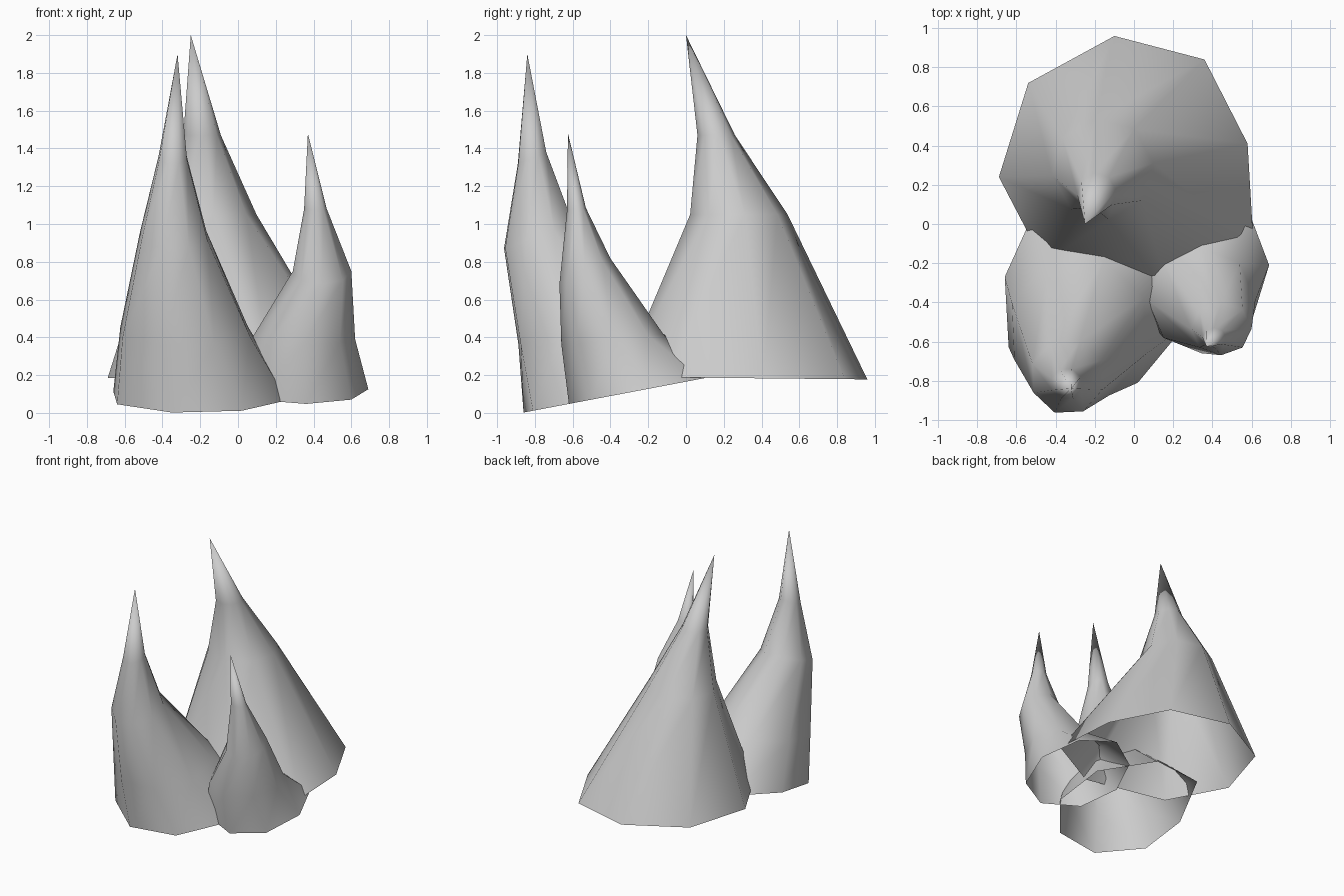
import bpy, bmesh
from math import cos, sin, radians

if "Cube" in bpy.data.objects:
    bpy.data.objects.remove(bpy.data.objects["Cube"])

SIDES = 8


def oval(cx, cy, cz, rx, ry, slope, phase):
    """Eight-sided ring, rising towards the back by the given slope."""
    pts = []
    for i in range(SIDES):
        a = radians(phase + 360 / SIDES * i)
        dx, dy = rx * cos(a), ry * sin(a)
        pts.append((cx + dx, cy + dy, cz + slope * dy))
    return pts


def spike(name, base, base_z, rings, tip, phase):
    """Open-bottomed horn lofted from an irregular base through rings to a tip."""
    bm = bmesh.new()
    loops = [[(x, y, base_z(y)) for x, y in base]]
    loops += [oval(*r, phase) for r in rings]
    loops = [[bm.verts.new(p) for p in loop] for loop in loops]
    for low, high in zip(loops, loops[1:]):
        for i in range(SIDES):
            j = (i + 1) % SIDES
            bm.faces.new((low[i], low[j], high[j], high[i]))
    top = bm.verts.new(tip)
    for i in range(SIDES):
        bm.faces.new((loops[-1][i], loops[-1][(i + 1) % SIDES], top))
    for f in bm.faces:
        f.smooth = True
    mesh = bpy.data.meshes.new(name)
    bm.to_mesh(mesh)
    bm.free()
    obj = bpy.data.objects.new(name, mesh)
    bpy.context.collection.objects.link(obj)
    return obj


# base planes: nearly level at the back, tilted under the two front spikes
def level(y):
    return 0.187 - 0.01 * y


def tilted(y):
    return 0.19 * (y + 0.87)


# large back spike
spike("back_spike",
      [(.58, .41), (.36, .84), (-.10, .96), (-.54, .72),
       (-.69, .24), (-.46, -.20), (.17, -.34), (.61, -.10)],
      level,
      [(-.16, .28, 1.05, .26, .26, 0),
       (-.19, .16, 1.47, .10, .10, 0)],
      (-.25, 0, 2.0), 7)

# tall front left spike
spike("left_spike",
      [(.24, -.13), (-.07, .18), (-.47, .15), (-.66, -.27),
       (-.64, -.63), (-.35, -.86), (.02, -.81), (.26, -.52)],
      tilted,
      [(-.28, -.535, .43, .365, .375, .19),
       (-.34, -.78, .935, .19, .195, .35),
       (-.345, -.815, 1.35, .08, .08, .4)],
      (-.32, -.84, 1.9), 25)

# short front right spike
spike("right_spike",
      [(.69, -.21), (.58, .08), (.33, .20), (.085, .05),
       (-.02, -.22), (.08, -.50), (.36, -.62), (.60, -.50)],
      tilted,
      [(.345, -.39, .39, .275, .27, .1),
       (.445, -.535, .75, .155, .135, .5),
       (.41, -.58, 1.08, .06, .05, .1)],
      (.37, -.625, 1.48), 0)
